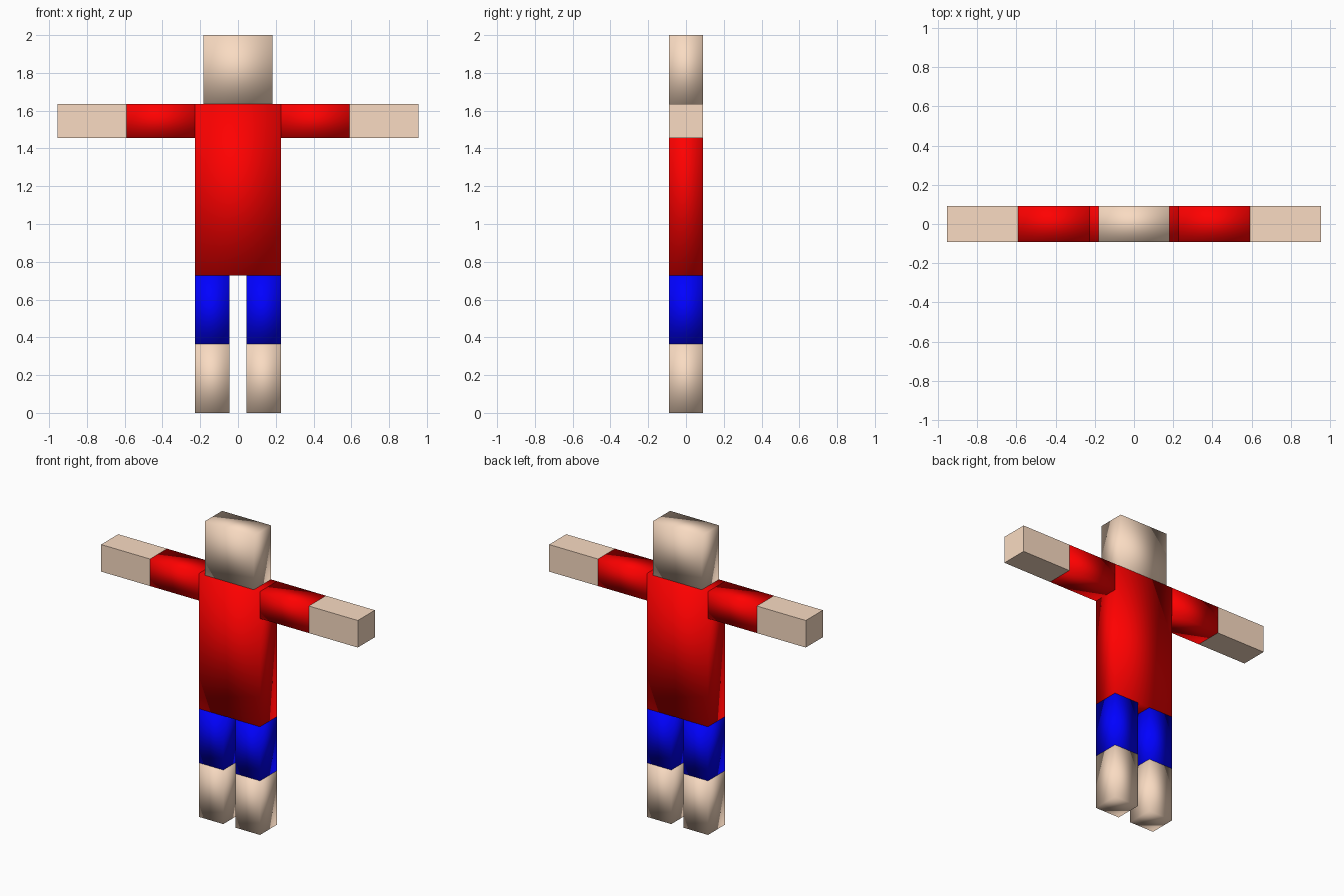
import bpy
import bmesh
from mathutils import Vector

if "Cube" in bpy.data.objects:
    bpy.data.objects.remove(bpy.data.objects["Cube"])

U = 2 / 22  # the figure is built on a grid, 22 cells tall


def material(name, rgb):
    mat = bpy.data.materials.new(name)
    mat.diffuse_color = (*rgb, 1)
    mat.use_nodes = True
    mat.node_tree.nodes["Principled BSDF"].inputs["Base Color"].default_value = mat.diffuse_color
    return mat


SKIN = material("skin", (0.95, 0.71, 0.54))
RED = material("red_cloth", (1, 0, 0))
BLUE = material("blue_cloth", (0, 0, 1))


def box(name, x0, x1, z0, z1, mat, smooth=True):
    """Box between grid limits in x and z, two cells deep."""
    bm = bmesh.new()
    bmesh.ops.create_cube(bm, size=1)
    bmesh.ops.scale(bm, vec=Vector((x1 - x0, 2, z1 - z0)) * U, verts=bm.verts)
    bmesh.ops.translate(bm, vec=Vector((x0 + x1, 0, z0 + z1)) * U / 2, verts=bm.verts)
    for face in bm.faces:
        face.smooth = smooth
    mesh = bpy.data.meshes.new(name)
    bm.to_mesh(mesh)
    bm.free()
    mesh.materials.append(mat)
    obj = bpy.data.objects.new(name, mesh)
    bpy.context.collection.objects.link(obj)


def pair(name, x0, x1, z0, z1, mat, smooth=True):
    box("right_" + name, x0, x1, z0, z1, mat, smooth)
    box("left_" + name, -x1, -x0, z0, z1, mat, smooth)


# Head and torso
box("head", -2, 2, 18, 22, SKIN)
box("torso", -2.5, 2.5, 8, 18, RED)

# Arms: soft-shaded sleeves, flat-shaded forearms
pair("upper_arm", 2.5, 6.5, 16, 18, RED)
pair("forearm", 6.5, 10.5, 16, 18, SKIN, smooth=False)

# Legs
pair("thigh", 0.5, 2.5, 4, 8, BLUE)
pair("shin", 0.5, 2.5, 0, 4, SKIN)
